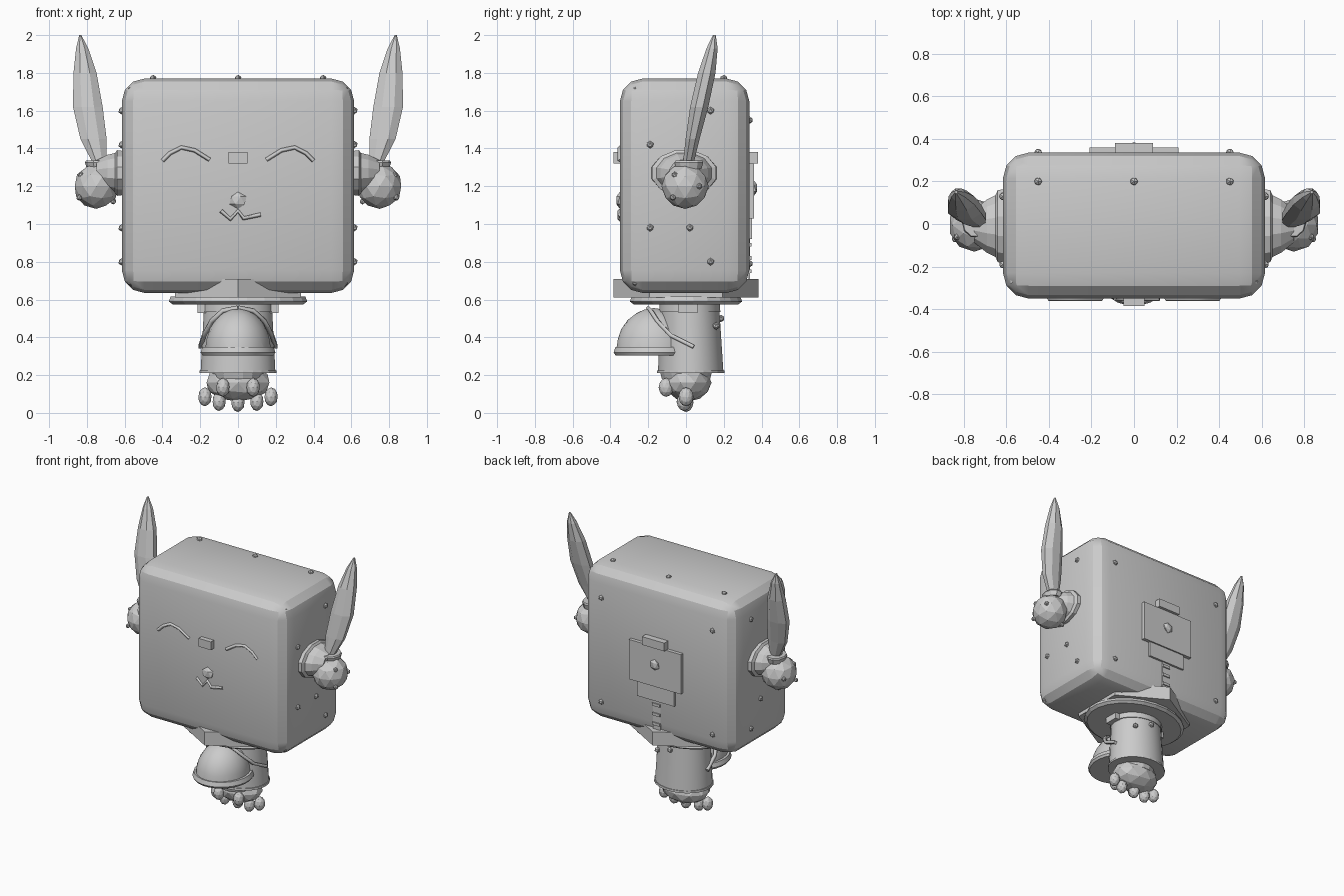
import bpy, bmesh, math
from mathutils import Matrix, Vector

cube = bpy.data.objects.get("Cube")
if cube:
    bpy.data.objects.remove(cube, do_unlink=True)

grey = bpy.data.materials.new("light_grey")
grey.use_nodes = True
COLOUR = (0.6, 0.6, 0.6, 1)
grey.diffuse_color = COLOUR
grey.node_tree.nodes["Principled BSDF"].inputs["Base Color"].default_value = COLOUR


def finish(name, bm, smooth=None):
    """Turn a bmesh into a named object, smooth below the given angle."""
    bmesh.ops.recalc_face_normals(bm, faces=bm.faces)
    mesh = bpy.data.meshes.new(name)
    bm.to_mesh(mesh)
    bm.free()
    mesh.materials.append(grey)
    if smooth:
        mesh.shade_smooth()
        mesh.set_sharp_from_angle(angle=math.radians(smooth))
    obj = bpy.data.objects.new(name, mesh)
    bpy.context.collection.objects.link(obj)
    return obj


def box(name, low, high, bevel=0, segments=2, smooth=None):
    low, high = Vector(low), Vector(high)
    bm = bmesh.new()
    bmesh.ops.create_cube(bm, size=1)
    for v in bm.verts:
        v.co = (low + high) / 2 + v.co * (high - low)
    if bevel:
        bmesh.ops.bevel(bm, geom=bm.edges[:], offset=bevel, segments=segments,
                        profile=0.5, affect='EDGES')
    return finish(name, bm, smooth)


def ball(name, centre, radii, detail=2, smooth=None, cut=None):
    """Low-poly ellipsoid, optionally cut flat below a height."""
    bm = bmesh.new()
    bmesh.ops.create_icosphere(bm, subdivisions=detail, radius=1)
    for v in bm.verts:
        v.co = Vector(centre) + v.co * Vector(radii)
    if cut is not None:
        bmesh.ops.bisect_plane(bm, geom=bm.verts[:] + bm.edges[:] + bm.faces[:],
                               plane_co=(0, 0, cut), plane_no=(0, 0, -1), clear_outer=True)
        bmesh.ops.holes_fill(bm, edges=[e for e in bm.edges if e.is_boundary])
    return finish(name, bm, smooth)


def loft(name, rings, sides=8, matrix=None, smooth=None):
    """Skin horizontal ellipses given as x, y, z, x radius, y radius."""
    bm = bmesh.new()
    loops = []
    for x, y, z, rx, ry in rings:
        angles = [math.tau * (i + 0.5) / sides for i in range(sides)]
        loops.append([bm.verts.new((x + rx * math.sin(a), y + ry * math.cos(a), z))
                      for a in angles])
    for lower, upper in zip(loops, loops[1:]):
        for i in range(sides):
            j = (i + 1) % sides
            bm.faces.new((lower[i], lower[j], upper[j], upper[i]))
    bm.faces.new(loops[0])
    bm.faces.new(loops[-1])
    if matrix:
        bm.transform(matrix)
    return finish(name, bm, smooth)


def stroke(name, points, thick):
    """Thin tube through a short path."""
    curve = bpy.data.curves.new(name + "_path", 'CURVE')
    curve.dimensions = '3D'
    curve.bevel_depth = thick
    curve.bevel_resolution = 0
    curve.use_fill_caps = True
    spline = curve.splines.new('POLY')
    spline.points.add(len(points) - 1)
    for p, co in zip(spline.points, points):
        p.co = (*co, 1)
    temp = bpy.data.objects.new(name + "_path", curve)
    mesh = bpy.data.meshes.new_from_object(temp)
    bpy.data.objects.remove(temp)
    mesh.materials.clear()
    mesh.materials.append(grey)
    bpy.context.collection.objects.link(bpy.data.objects.new(name, mesh))


# Head with rounded edges
box("head", (-0.615, -0.35, 0.635), (0.615, 0.335, 1.77), 0.12, 3, 25)

# Face
FRONT = -0.351
for side, word in ((1, "left"), (-1, "right")):
    arc = [(0.15, 1.34), (0.23, 1.39), (0.3, 1.405), (0.36, 1.375), (0.4, 1.335)]
    stroke(word + "_eye", [(side * x, FRONT, z) for x, z in arc], 0.011)
box("forehead_stud", (-0.05, -0.385, 1.32), (0.05, -0.34, 1.38))
ball("nose", (0, -0.35, 1.125), (0.05, 0.022, 0.045), 1)
stroke("mouth", [(x, FRONT, z) for x, z in
                 ((-0.09, 1.07), (-0.04, 1.025), (0.0, 1.07), (0.03, 1.03), (0.12, 1.05))], 0.011)

# Back panel with a ladder strip
box("back_panel", (-0.21, 0.33, 1.03), (0.21, 0.36, 1.32))
box("back_lower_panel", (-0.15, 0.33, 0.92), (0.15, 0.35, 1.04))
box("back_stud", (-0.09, 0.33, 1.32), (0.09, 0.38, 1.38))
box("back_strip", (-0.03, 0.33, 0.7), (0.03, 0.34, 0.93))
for i in range(3):
    z = 0.74 + i * 0.07
    box(f"back_rung_{i}", (-0.03, 0.33, z), (0.03, 0.348, z + 0.02))
ball("back_button", (0, 0.36, 1.19), (0.04, 0.02, 0.04), 1)

# Bolts over the head
bolts = [(0, 0.2, 1.77)]
for s in (1, -1):
    bolts += [(s * 0.45, 0.2, 1.77)]
    bolts += [(s * 0.45, 0.335, z) for z in (0.79, 1.55)]
    bolts += [(s * 0.565, -0.27, z) for z in (0.69, 1.71)]
    bolts += [(s * 0.615, y, z) for y, z in
              ((-0.19, 1.42), (-0.19, 0.98), (0.02, 0.98), (0.13, 0.8), (0.13, 1.6))]
for i, place in enumerate(bolts):
    ball(f"bolt_{i}", place, (0.02, 0.02, 0.02), 1)

# Shoulder, ball joint and blade-shaped ear on each side
for side, word in ((1, "left"), (-1, "right")):
    turn = Matrix.Translation((side * 0.6, -0.01, 1.27)) @ Matrix.Rotation(side * math.pi / 2, 4, 'Y')
    loft(word + "_shoulder", [(0, 0, 0, 0.12, 0.18), (0, 0, 0.04, 0.125, 0.175),
                              (0, 0, 0.05, 0.11, 0.15), (0, 0, 0.09, 0.1, 0.13),
                              (0, 0, 0.15, 0.07, 0.08)], 12, turn)
    ball(word + "_joint", (side * 0.75, -0.005, 1.2), (0.12, 0.125, 0.12), 2)
    for i, (x, y, z) in enumerate(((0.84, -0.07, 1.14), (0.84, 0.07, 1.2),
                                   (0.68, -0.09, 1.26), (0.66, 0.02, 1.12), (0.83, -0.06, 1.26))):
        ball(f"{word}_joint_bolt_{i}", (side * x, y, z), (0.017, 0.017, 0.017), 1)
    loft(word + "_ear_collar", [(side * 0.745, 0.015, 1.29, 0.055, 0.07),
                                (side * 0.745, 0.015, 1.325, 0.065, 0.08),
                                (side * 0.745, 0.015, 1.335, 0.06, 0.075)], 10)
    ear = [(0.73, 0.01, 1.31, 0.035, 0.03), (0.765, 0.035, 1.45, 0.075, 0.04),
           (0.795, 0.07, 1.62, 0.085, 0.052), (0.81, 0.11, 1.8, 0.066, 0.05),
           (0.825, 0.138, 1.93, 0.035, 0.032), (0.835, 0.15, 2.0, 0.006, 0.008)]
    loft(word + "_ear", [(side * x, *rest) for x, *rest in ear], 8)

# Hexagonal neck plate and the disc below it
bm = bmesh.new()
bmesh.ops.create_cone(bm, cap_ends=True, segments=6, radius1=0.385, radius2=0.385, depth=0.1,
                      matrix=Matrix.Translation((0, 0, 0.66)))
if max(v.co.y for v in bm.verts) < 0.38:
    bm.transform(Matrix.Rotation(math.pi / 6, 4, 'Z'))
finish("neck_plate", bm)
loft("neck_disc", [(0, 0, 0.575, 0.35, 0.28), (0, 0, 0.59, 0.37, 0.3), (0, 0, 0.615, 0.36, 0.29)], 24)

# Tapered body with bands
loft("body", [(0, 0.025, 0.21, 0.2, 0.175), (0, 0.02, 0.59, 0.18, 0.155)], 24, smooth=30)
loft("body_hem", [(0, 0.025, 0.21, 0.206, 0.18), (0, 0.025, 0.225, 0.205, 0.179)], 24)
loft("body_top_band", [(0, 0.02, 0.535, 0.19, 0.163), (0, 0.02, 0.58, 0.188, 0.161)], 24, smooth=30)
for side, word in ((1, "left"), (-1, "right")):
    box(word + "_hip_tab", (side * 0.16, -0.04, 0.53), (side * 0.215, 0.06, 0.58))
for i, z in enumerate((0.5, 0.46)):
    ball(f"body_bolt_{i}", (0.12 * i, 0.185 - 0.025 * i, z), (0.02, 0.02, 0.02), 1)

# Domed pouch with rim and straps
ball("pouch", (0, -0.17, 0.33), (0.175, 0.2, 0.225), 3, 35, cut=0.33)
loft("pouch_rim", [(0, -0.17, 0.305, 0.19, 0.205), (0, -0.17, 0.32, 0.2, 0.215),
                   (0, -0.17, 0.35, 0.19, 0.205)], 24, smooth=30)
for side, word in ((1, "left"), (-1, "right")):
    stroke(word + "_pouch_strap", [(side * x, y, z) for x, y, z in
                                   ((0, -0.2, 0.555), (0.08, -0.185, 0.54), (0.14, -0.15, 0.485),
                                    (0.18, -0.08, 0.41), (0.2, 0.04, 0.35))], 0.014)

# Foot and toes
ball("foot", (0, 0.01, 0.16), (0.175, 0.125, 0.1), 2)
loft("ankle", [(0, 0, 0.18, 0.13, 0.13), (0, 0, 0.215, 0.14, 0.14)], 16)
toes = [(0, 0, 0.055)]
for s in (1, -1):
    toes += [(s * 0.1, -0.01, 0.06), (s * 0.175, 0, 0.085), (s * 0.08, -0.105, 0.135)]
for i, place in enumerate(toes):
    ball(f"toe_{i}", place, (0.036, 0.04, 0.05), 2)
